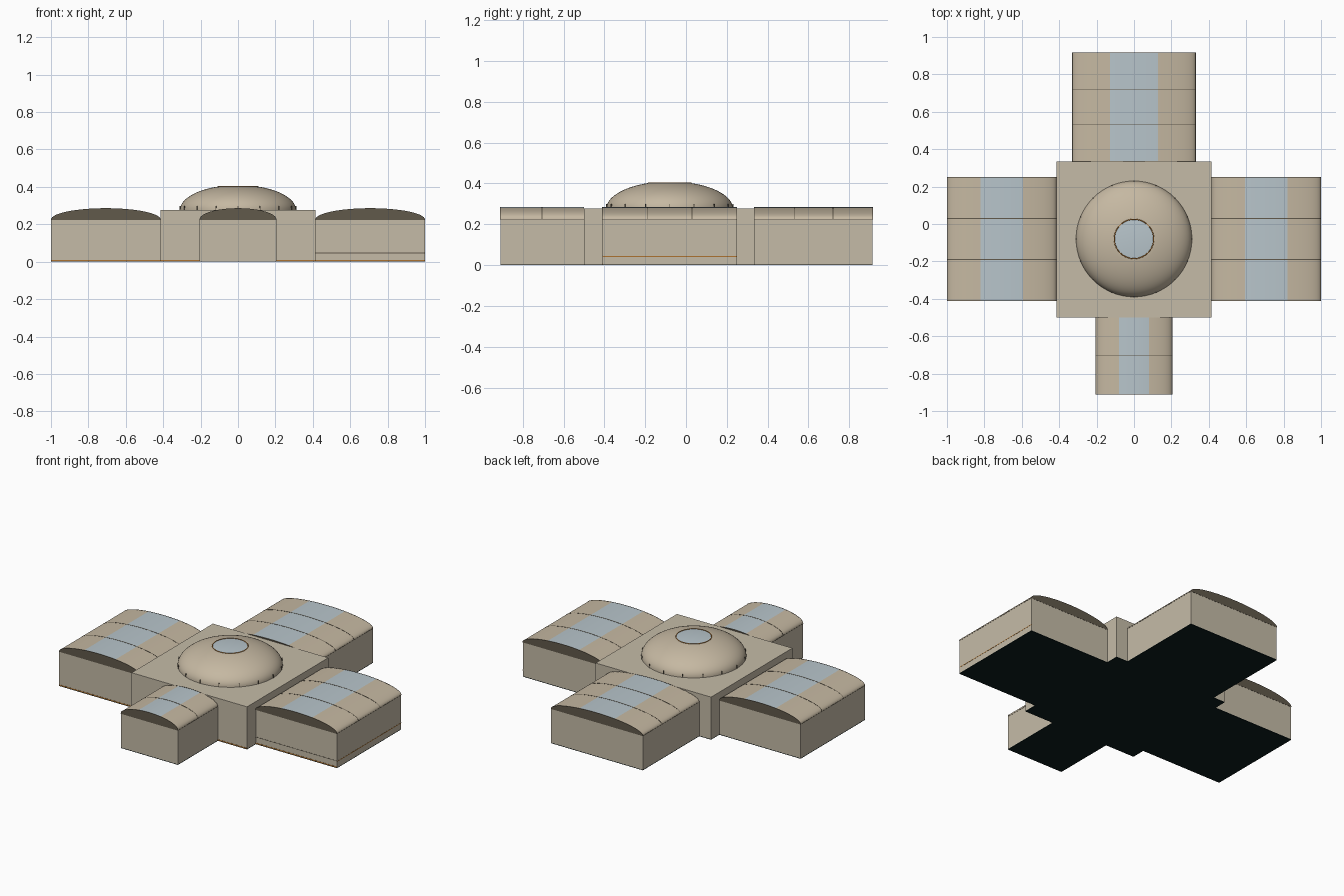
import bpy, bmesh, math

old = bpy.data.objects.get("Cube")
if old:
    bpy.data.objects.remove(old, do_unlink=True)


def material(name, rgb):
    m = bpy.data.materials.new(name)
    m.use_nodes = True
    m.diffuse_color = (*rgb, 1)
    m.node_tree.nodes["Principled BSDF"].inputs["Base Color"].default_value = (*rgb, 1)
    return m


STONE = material("pale stone", (0.56, 0.50, 0.39))
ROOF = material("roof stone", (0.56, 0.48, 0.36))
GLASS = material("sky glass", (0.48, 0.56, 0.60))
TRIM = material("dark trim", (0.12, 0.10, 0.07))
COPPER = material("copper trim", (0.42, 0.17, 0.03))
FLOOR = material("dark floor", (0.004, 0.012, 0.012))

EAVE, RISE, BLOCK_TOP = 0.225, 0.06, 0.277
GLASS_SHARE = 0.385


def finish(name, bm, mats, smooth=False):
    bmesh.ops.recalc_face_normals(bm, faces=bm.faces[:])
    mesh = bpy.data.meshes.new(name)
    bm.to_mesh(mesh)
    bm.free()
    for m in mats:
        mesh.materials.append(m)
    if smooth:
        mesh.shade_smooth()
        mesh.set_sharp_from_angle(angle=math.radians(35))
    ob = bpy.data.objects.new(name, mesh)
    bpy.context.collection.objects.link(ob)
    return ob


def box(name, x0, x1, y0, y1, z0, z1, mat):
    bm = bmesh.new()
    bmesh.ops.create_cube(bm, size=1)
    for v in bm.verts:
        v.co.x = x1 if v.co.x > 0 else x0
        v.co.y = y1 if v.co.y > 0 else y0
        v.co.z = z1 if v.co.z > 0 else z0
    return finish(name, bm, [mat])


def vault(name, x0, x1, y0, y1, mats, lift=0.0):
    """Half-elliptical prism along y, with the crown strip in the second material."""
    cx, half = (x0 + x1) / 2, (x1 - x0) / 2
    split = math.acos(GLASS_SHARE)
    angles = [split * i / 12 for i in range(12)]
    angles += [split + (math.pi - 2 * split) * i / 10 for i in range(10)]
    angles += [math.pi - split * (12 - i) / 12 for i in range(13)]
    bm = bmesh.new()
    ring = [bm.verts.new((cx + (half + lift) * math.cos(a), y0,
                          EAVE + (RISE + lift) * math.sin(a))) for a in angles]
    end = bm.faces.new(ring)
    out = bmesh.ops.extrude_face_region(bm, geom=[end], use_keep_orig=True)
    for v in out["geom"]:
        if isinstance(v, bmesh.types.BMVert):
            v.co.y = y1
    bm.normal_update()
    for f in bm.faces:
        c = f.calc_center_median()
        if len(mats) > 1 and len(f.verts) == 4 and c.z > EAVE + 0.01:
            f.material_index = 1 if abs(c.x - cx) < GLASS_SHARE * half else 0
    return finish(name, bm, mats, True)


def wing(name, x0, x1, y0, y1, ribs):
    box(name + "_walls", x0, x1, y0, y1, 0.004, EAVE, STONE)
    box(name + "_floor", x0, x1, y0, y1, 0, 0.004, FLOOR)
    vault(name + "_vault", x0, x1, y0, y1, [ROOF, GLASS])
    # Thin arched ribs and eave lines
    for i, y in enumerate(ribs):
        vault(f"{name}_rib_{i + 1}", x0, x1, y - 0.002, y + 0.002, [TRIM], 0.001)
    for side, y in (("front", y0), ("back", y1)):
        vault(f"{name}_{side}_edge", x0, x1, y - 0.001, y + 0.001, [TRIM], 0.001)
        box(f"{name}_{side}_eave", x0, x1, y - 0.001, y + 0.001,
            EAVE - 0.002, EAVE, TRIM)
    for side, x in (("right", x0), ("left", x1)):
        box(f"{name}_{side}_eave", x - 0.001, x + 0.001, y0, y1,
            EAVE - 0.002, EAVE, TRIM)


# Central block
box("central_block", -0.415, 0.415, -0.5, 0.335, 0.004, BLOCK_TOP, STONE)
box("central_floor", -0.415, 0.415, -0.5, 0.335, 0, 0.004, FLOOR)

# Four vaulted wings
wing("left_wing", 0.415, 0.999, -0.41, 0.25, (-0.19, 0.03))
wing("right_wing", -0.999, -0.415, -0.41, 0.25, (-0.19, 0.03))
wing("rear_wing", -0.33, 0.33, 0.335, 0.915, (0.53, 0.72))
wing("entrance_wing", -0.205, 0.205, -0.91, -0.5, (-0.705,))

# Fine copper lines at the foot of the walls
for side, s in (("left", 1), ("right", -1)):
    a, b = sorted((s * 0.415, s * 0.999))
    box(side + "_wing_base_line", a, b, -0.411, -0.41, 0.004, 0.01, COPPER)
    a, b = sorted((s * 0.205, s * 0.415))
    box(side + "_block_base_line", a, b, -0.501, -0.5, 0.004, 0.01, COPPER)
box("left_wing_side_line", 0.999, 1.0, -0.41, 0.25, 0.041, 0.045, COPPER)
box("left_wing_front_line", 0.415, 0.999, -0.411, -0.41, 0.045, 0.048, TRIM)

# Dome with a flat glazed oculus
R, H, CY, OCULUS = 0.31, 0.133, -0.08, 0.105
SEG, STEPS = 64, 16
bm = bmesh.new()
top_angle = math.acos(OCULUS / R)
rings = []
for i in range(STEPS + 1):
    t = top_angle * i / STEPS
    r, z = R * math.cos(t), BLOCK_TOP + H * math.sin(t)
    rings.append([bm.verts.new((r * math.cos(2 * math.pi * k / SEG),
                                CY + r * math.sin(2 * math.pi * k / SEG), z))
                  for k in range(SEG)])
for lo, hi in zip(rings, rings[1:]):
    for k in range(SEG):
        n = (k + 1) % SEG
        bm.faces.new((lo[k], lo[n], hi[n], hi[k]))
bm.faces.new(rings[-1]).material_index = 1
finish("dome", bm, [ROOF, GLASS], True)

# Oculus rim
bpy.ops.mesh.primitive_torus_add(
    major_segments=SEG, minor_segments=6, major_radius=OCULUS, minor_radius=0.0025,
    location=(0, CY, BLOCK_TOP + H * math.sin(top_angle)))
rim = bpy.context.object
rim.name = "oculus_rim"
rim.data.materials.append(COPPER)

# Small upright marks around the foot of the dome
for k in range(16):
    a = 2 * math.pi * k / 16
    mark = box(f"dome_mark_{k + 1}", -0.003, 0.002, -0.002, 0.002, 0, 0.022, TRIM)
    mark.location = (R * math.cos(a), CY + R * math.sin(a), BLOCK_TOP)
    mark.rotation_euler.z = a
